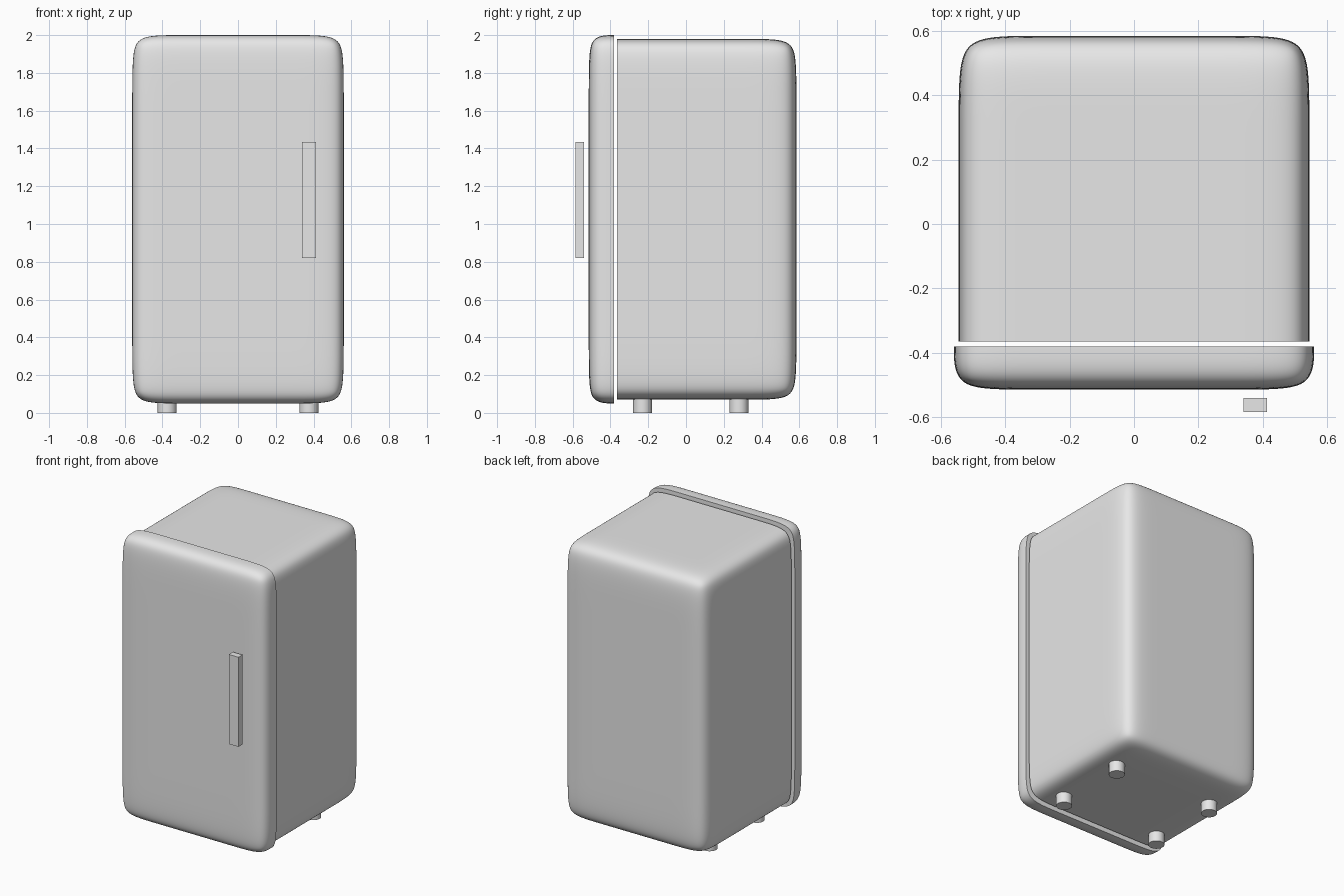
import bpy, bmesh, math

cube = bpy.data.objects.get("Cube")
if cube:
    bpy.data.objects.remove(cube, do_unlink=True)

grey = bpy.data.materials.new("light_grey")
grey.use_nodes = True
COLOUR = (0.8, 0.8, 0.8, 1)
grey.diffuse_color = COLOUR
grey.node_tree.nodes["Principled BSDF"].inputs["Base Color"].default_value = COLOUR


def finish(obj, name):
    obj.name = obj.data.name = name
    obj.data.materials.append(grey)
    bpy.ops.object.select_all(action="DESELECT")
    obj.select_set(True)
    bpy.context.view_layer.objects.active = obj
    for mod in list(obj.modifiers):
        bpy.ops.object.modifier_apply(modifier=mod.name)
    bpy.ops.object.shade_smooth_by_angle(angle=math.radians(35))


def box_mesh(low, high):
    """A cube fitted between two corners."""
    bm = bmesh.new()
    bmesh.ops.create_cube(bm, size=1)
    for v in bm.verts:
        v.co = [l + (c + 0.5) * (h - l) for l, h, c in zip(low, high, v.co)]
    return bm


def to_object(bm):
    mesh = bpy.data.meshes.new("part")
    bm.to_mesh(mesh)
    bm.free()
    obj = bpy.data.objects.new("part", mesh)
    bpy.context.collection.objects.link(obj)
    return obj


def soft_box(name, low, high, hold, cuts, flat_y):
    """Subdivided box with holding loops and a creased rim around one flat side."""
    bm = box_mesh(low, high)
    for axis, value in cuts + [(a, s) for a in (0, 2)
                               for s in (low[a] + hold, high[a] - hold)]:
        point, normal = [0, 0, 0], [0, 0, 0]
        point[axis], normal[axis] = value, 1
        bmesh.ops.bisect_plane(bm, geom=bm.verts[:] + bm.edges[:] + bm.faces[:],
                               plane_co=point, plane_no=normal)
    crease = bm.edges.layers.float.new("crease_edge")
    for e in bm.edges:
        caps = [all(abs(v.co.y - flat_y) < 1e-4 for v in f.verts) for f in e.link_faces]
        if sum(caps) == 1:
            e[crease] = 1
    obj = to_object(bm)
    sub = obj.modifiers.new("soften", "SUBSURF")
    sub.levels = sub.render_levels = 4
    finish(obj, name)


# Rounded cabinet, flat at the front
soft_box("cabinet", (-0.545, -0.365, 0.07), (0.545, 0.585, 1.98), 0.2, [(1, 0.385)], -0.365)

# Door, slightly larger, flat at the back
soft_box("door", (-0.56, -0.515, 0.05), (0.56, -0.38, 2.0), 0.2, [], -0.38)

# Handle bar
finish(to_object(box_mesh((0.34, -0.585, 0.82), (0.413, -0.541, 1.435))), "handle")

# Four round feet
for side, x in (("left", 0.375), ("right", -0.375)):
    for end, y in (("front", -0.23), ("back", 0.28)):
        bpy.ops.mesh.primitive_cylinder_add(vertices=32, radius=0.05, depth=0.1,
                                            location=(x, y, 0.05))
        finish(bpy.context.object, f"{end}_{side}_foot")
